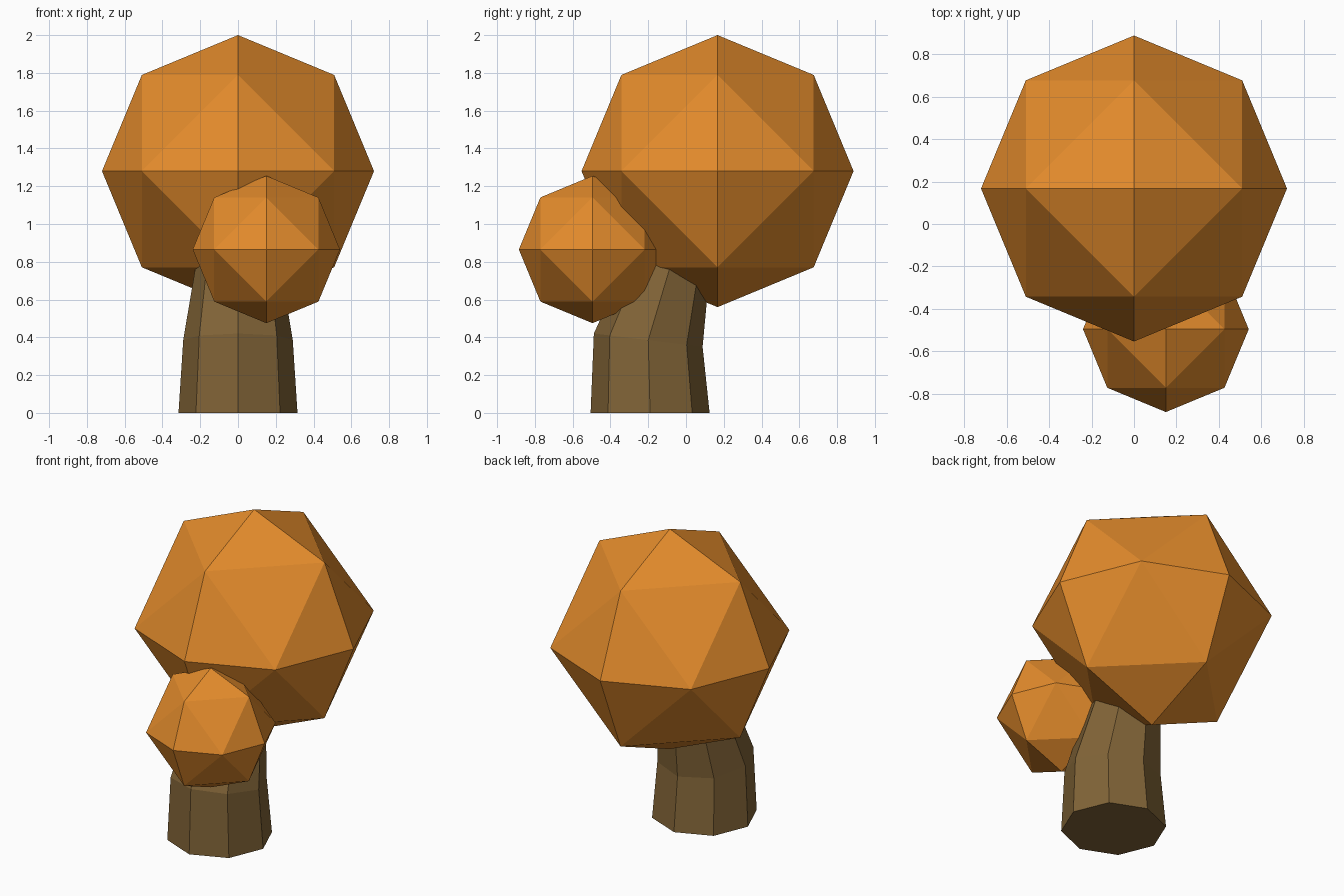
import bpy, bmesh
from math import sin, cos, pi, radians
from itertools import product
from mathutils import Vector

if "Cube" in bpy.data.objects:
    bpy.data.objects.remove(bpy.data.objects["Cube"])


def material(name, rgb):
    m = bpy.data.materials.new(name)
    m.diffuse_color = (*rgb, 1)
    m.use_nodes = True
    m.node_tree.nodes["Principled BSDF"].inputs["Base Color"].default_value = m.diffuse_color
    return m


def finish(name, bm, mat):
    bmesh.ops.recalc_face_normals(bm, faces=bm.faces)
    me = bpy.data.meshes.new(name)
    bm.to_mesh(me)
    bm.free()
    me.materials.append(mat)
    ob = bpy.data.objects.new(name, me)
    bpy.context.collection.objects.link(ob)
    return ob


def foliage(name, centre, radius, mat):
    # Octahedron split once and rounded: axis points plus edge midpoints
    bm = bmesh.new()
    for p in product((-1, 0, 1), repeat=3):
        if sum(map(abs, p)) in (1, 2):
            bm.verts.new(Vector(p).normalized() * radius)
    bmesh.ops.convex_hull(bm, input=bm.verts)
    finish(name, bm, mat).location = centre


def trunk(name, rings, mat, sides=8):
    # Loft octagonal rings that lean and tilt towards the back
    bm = bmesh.new()
    loops = []
    for y, z, r, tilt in rings:
        t = radians(tilt)
        loops.append([bm.verts.new((r * cos(a),
                                    y + r * sin(a) * cos(t),
                                    z - r * sin(a) * sin(t)))
                      for a in (2 * pi * i / sides for i in range(sides))])
    for lo, hi in zip(loops, loops[1:]):
        for i in range(sides):
            j = (i + 1) % sides
            bm.faces.new((lo[i], lo[j], hi[j], hi[i]))
    bm.faces.new(loops[0][::-1])
    bm.faces.new(loops[-1])
    finish(name, bm, mat)


leaf = material("autumn_leaves", (0.77, 0.26, 0.025))
bark = material("bark", (0.22, 0.127, 0.038))

# Rings: y, z, radius, tilt in degrees
trunk("trunk", [(-0.19, 0, 0.315, 0),
                (-0.20, 0.385, 0.29, 7),
                (-0.04, 0.92, 0.20, 31)], bark)

# Leaf masses
foliage("large_crown", (0, 0.167, 1.28), 0.72, leaf)
foliage("small_crown", (0.15, -0.495, 0.865), 0.39, leaf)
